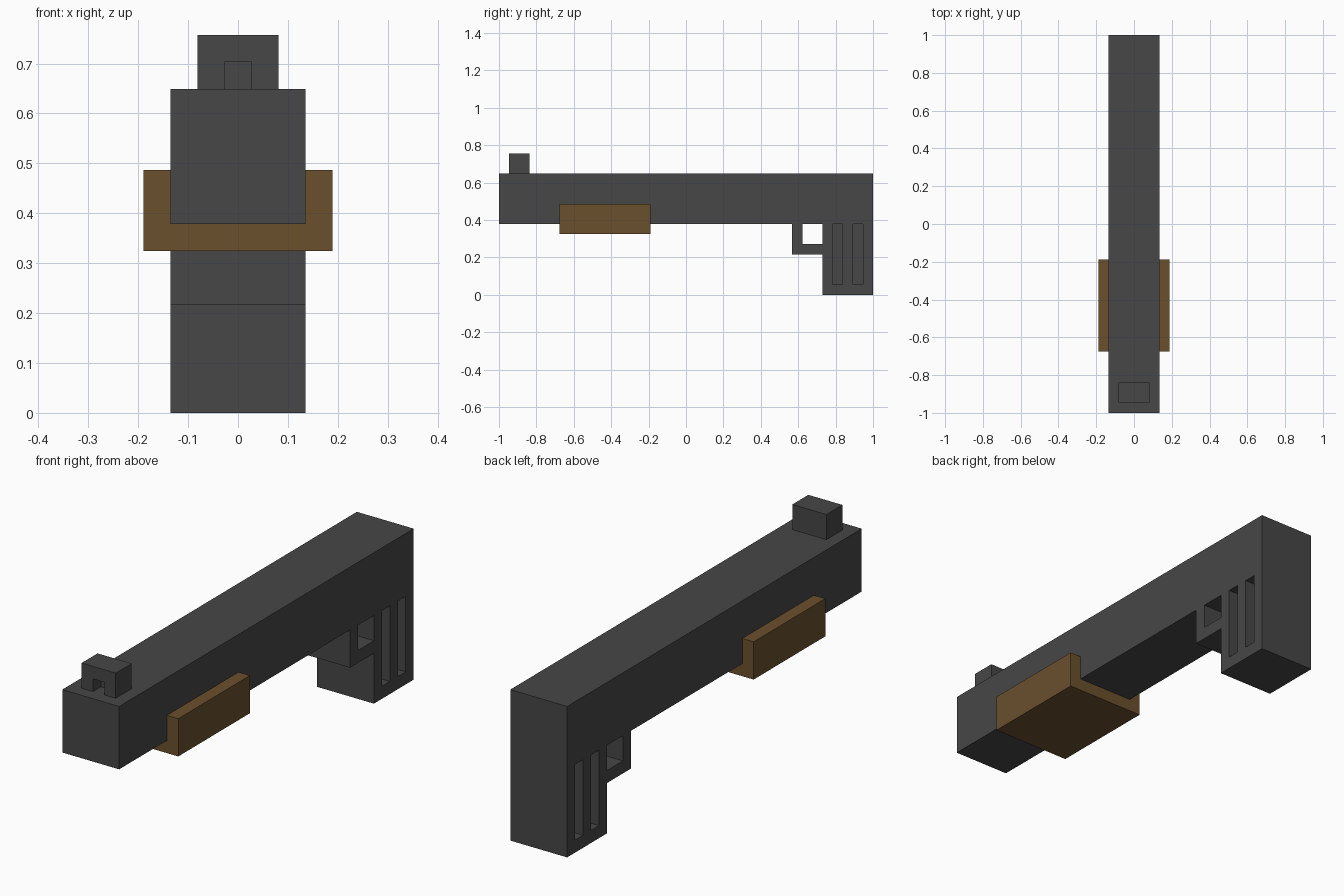
import bpy
import bmesh

if "Cube" in bpy.data.objects:
    bpy.data.objects.remove(bpy.data.objects["Cube"], do_unlink=True)

U = 2 / 74  # grid step: the body is 74 steps long


def material(name, rgb):
    mat = bpy.data.materials.new(name)
    mat.use_nodes = True
    mat.diffuse_color = (*rgb, 1)
    bsdf = next(n for n in mat.node_tree.nodes if n.type == 'BSDF_PRINCIPLED')
    bsdf.inputs["Base Color"].default_value = (*rgb, 1)
    return mat


METAL = material("dark grey metal", (0.063, 0.063, 0.063))
WOOD = material("brown wood", (0.145, 0.079, 0.027))


def prism(name, profile, x0, x1, mat):
    """Extrude a (y, z) profile along x, all in grid steps."""
    bm = bmesh.new()
    face = bm.faces.new([bm.verts.new((x0 * U, y * U, z * U)) for y, z in profile])
    ext = bmesh.ops.extrude_face_region(bm, geom=[face])["geom"]
    moved = [v for v in ext if isinstance(v, bmesh.types.BMVert)]
    bmesh.ops.translate(bm, verts=moved, vec=((x1 - x0) * U, 0, 0))
    bmesh.ops.recalc_face_normals(bm, faces=bm.faces)
    mesh = bpy.data.meshes.new(name)
    bm.to_mesh(mesh)
    bm.free()
    mesh.materials.append(mat)
    obj = bpy.data.objects.new(name, mesh)
    bpy.context.collection.objects.link(obj)
    return obj


def box(name, x, y, z, mat):
    profile = [(y[0], z[0]), (y[1], z[0]), (y[1], z[1]), (y[0], z[1])]
    return prism(name, profile, x[0], x[1], mat)


def cut(obj, x, y, z):
    """Carve a box out of obj and discard the cutter."""
    cutter = box("cutter", x, y, z, METAL)
    cutter.hide_render = True
    mod = obj.modifiers.new("cut", 'BOOLEAN')
    mod.operation = 'DIFFERENCE'
    mod.solver = 'EXACT'
    mod.object = cutter
    bpy.context.view_layer.objects.active = obj
    bpy.ops.object.modifier_apply(modifier=mod.name)
    bpy.data.objects.remove(cutter, do_unlink=True)


# Main body and wooden handguard
box("body", (-5, 5), (-37, 37), (14, 24), METAL)
box("handguard", (-7, 7), (-25, -7), (12, 18), WOOD)

# Front sight with a notch in its front face
sight = box("front_sight", (-3, 3), (-35, -31), (24, 28), METAL)
cut(sight, (-1, 1), (-36, -33), (23, 26))

# Grip with two upright grooves on each side
grip = box("grip", (-5, 5), (27, 37), (0, 14), METAL)
for y in (29, 33):
    for x in ((-6, -3), (3, 6)):
        cut(grip, x, (y, y + 2), (2, 15))

# L-shaped trigger guard, open through the middle
prism("trigger_guard",
      [(21, 14), (21, 8), (27, 8), (27, 10), (23, 10), (23, 14)], -5, 5, METAL)
